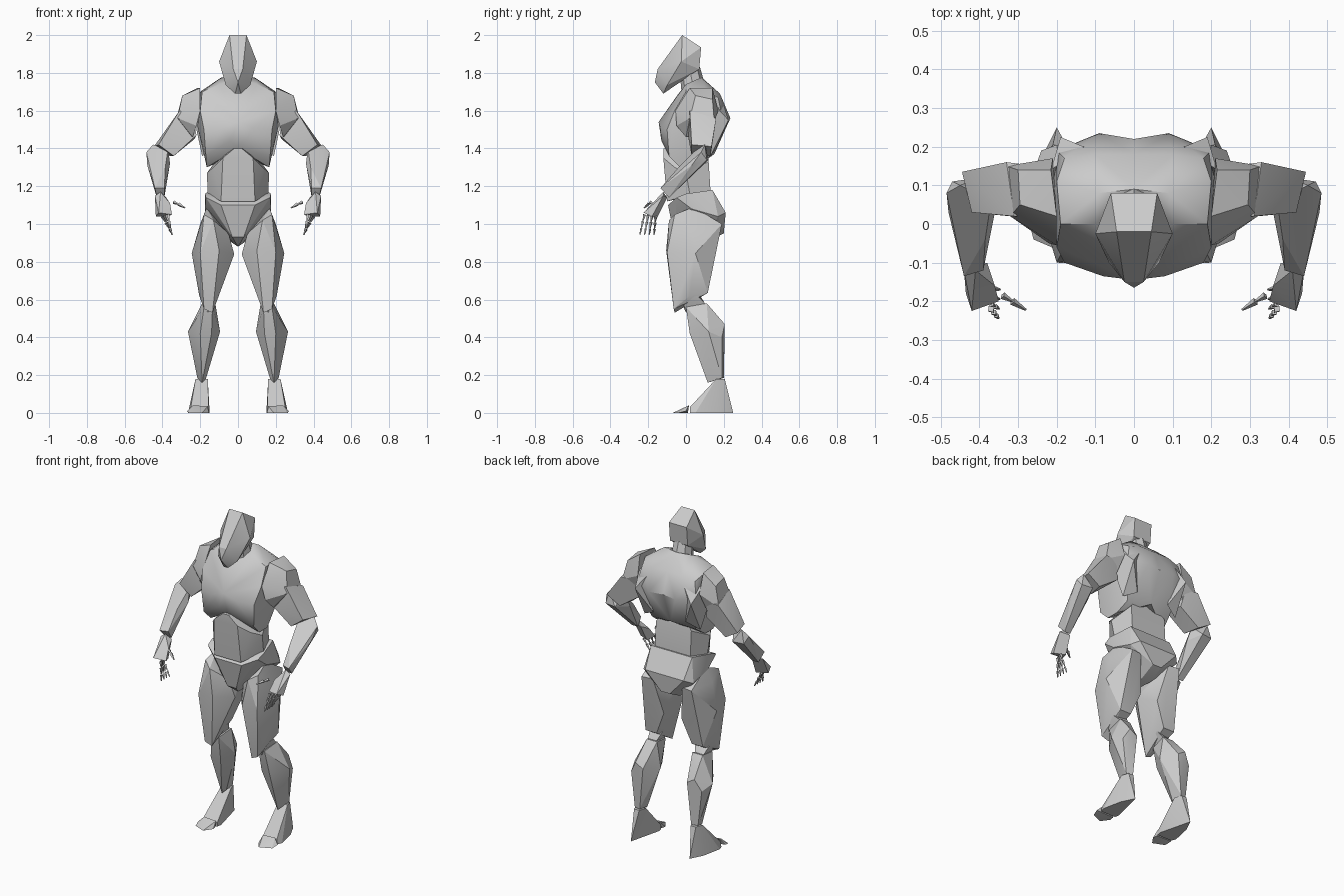
import bpy
import bmesh
from math import radians
from mathutils import Vector

default_cube = bpy.data.objects.get("Cube")
if default_cube:
    bpy.data.objects.remove(default_cube, do_unlink=True)

# One plain grey for the whole figure
GREY = (.6, .6, .6, 1)
grey = bpy.data.materials.new("plain grey")
grey.use_nodes = True
grey.diffuse_color = GREY
shader = next(n for n in grey.node_tree.nodes if n.type == 'BSDF_PRINCIPLED')
shader.inputs["Base Color"].default_value = GREY
shader.inputs["Roughness"].default_value = .8


def finish(name, bm, crease=22):
    """Turn a bmesh into a linked object, sharp above the crease angle."""
    bmesh.ops.recalc_face_normals(bm, faces=bm.faces)
    mesh = bpy.data.meshes.new(name)
    bm.to_mesh(mesh)
    bm.free()
    mesh.materials.append(grey)
    obj = bpy.data.objects.new(name, mesh)
    bpy.context.collection.objects.link(obj)
    bpy.ops.object.select_all(action='DESELECT')
    obj.select_set(True)
    bpy.context.view_layer.objects.active = obj
    bpy.ops.object.shade_smooth_by_angle(angle=radians(crease))
    return obj


def faceted_hull(points):
    """Faceted shell stretched around a few corner points."""
    bm = bmesh.new()
    for point in points:
        bm.verts.new(point)
    result = bmesh.ops.convex_hull(bm, input=bm.verts)
    spare = set(result["geom_interior"]) | set(result["geom_unused"])
    spare = [g for g in spare if isinstance(g, bmesh.types.BMVert)]
    bmesh.ops.delete(bm, geom=spare, context='VERTS')
    bmesh.ops.dissolve_limit(bm, angle_limit=radians(4),
                             verts=bm.verts, edges=bm.edges)
    return bm


def centre_part(name, points):
    """Part symmetric about the middle, given by its left half."""
    mirrored = [(-x, y, z) for x, y, z in points if x > 0]
    finish(name, faceted_hull(points + mirrored))


def paired_part(name, points):
    """Left part and its mirrored right twin."""
    for side, sign in (("left", 1), ("right", -1)):
        finish(f"{side}_{name}", faceted_hull([(sign * x, y, z) for x, y, z in points]))


def half_part(name, points):
    """Open half shell, joined to its reflection by a mirror modifier."""
    bm = faceted_hull(points)
    inner = [f for f in bm.faces if all(abs(v.co.x) < .001 for v in f.verts)]
    bmesh.ops.delete(bm, geom=inner, context='FACES')
    mirror = finish(name, bm, crease=36).modifiers.new("mirror", 'MIRROR')
    mirror.use_clip = True


def bone(name, start, end, thick, thin, sides):
    """Tapered segment between two points."""
    start, end = Vector(start), Vector(end)
    axis = end - start
    bm = bmesh.new()
    bmesh.ops.create_cone(bm, cap_ends=True, segments=sides, radius1=thick,
                          radius2=thin, depth=axis.length)
    turn = axis.to_track_quat('Z', 'Y').to_matrix().to_4x4()
    bmesh.ops.transform(bm, matrix=turn, verts=bm.verts)
    bmesh.ops.translate(bm, vec=(start + end) / 2, verts=bm.verts)
    finish(name, bm)


# Head with a pointed face, on a short neck
centre_part("head", [
    (.045, -.02, 2), (.06, .08, 1.935), (.06, .07, 1.82), (.1, -.025, 1.86),
    (.025, -.15, 1.82), (0, -.165, 1.75), (.065, -.1, 1.735),
    (.015, -.12, 1.69), (.06, -.01, 1.795)])
bone("neck", (0, .05, 1.66), (0, .02, 1.82), .07, .055, 8)

# Trunk: arched rib cage, shoulder blades, abdomen and pelvis
half_part("chest", [
    (0, .09, 1.77), (.09, .08, 1.775), (.1, 0, 1.74), (0, -.04, 1.69),
    (.19, 0, 1.7), (.2, .11, 1.7), (.2, -.06, 1.6), (.2, .19, 1.57),
    (.1, .18, 1.69), (0, .18, 1.69), (.18, .17, 1.67),
    (0, -.145, 1.54), (.08, -.135, 1.51), (.18, -.1, 1.5), (.17, -.09, 1.36),
    (.165, -.03, 1.3), (0, -.1, 1.4), (.04, -.13, 1.44),
    (.09, .235, 1.56), (0, .22, 1.56), (0, .15, 1.37),
    (.15, .12, 1.35), (.165, .05, 1.3), (.215, .05, 1.52)])
paired_part("shoulder_blade", [
    (.19, .225, 1.55), (.13, .2, 1.63), (.215, .14, 1.64),
    (.19, .13, 1.36), (.11, .16, 1.4), (.22, .1, 1.5)])
centre_part("abdomen", [
    (.02, -.12, 1.4), (.08, -.12, 1.35), (.13, -.06, 1.3), (.165, 0, 1.27),
    (.16, .02, 1.16), (.09, -.1, 1.12), (.12, .13, 1.17),
    (.12, .12, 1.33), (.06, .1, 1.4)])
centre_part("pelvis", [
    (.175, 0, 1.16), (.175, .03, 1.08), (.09, -.095, 1.1), (.17, -.05, 1.14),
    (.03, -.06, .93), (0, 0, .88), (.14, .14, 1.18), (.13, .21, 1.06),
    (.17, .17, 1.04), (.03, .2, .95), (.03, .1, .9)])

# Legs
paired_part("thigh", [
    (.165, .04, 1.09), (.18, -.06, 1.05), (.2, .03, 1), (.13, -.09, 1.02),
    (.245, .05, .845), (.2, -.1, .85), (.1, -.105, .86), (.02, 0, .84),
    (.05, -.02, .95), (.04, .08, .9), (.1, .18, 1), (.17, .19, 1),
    (.2, .13, .8), (.06, .13, .78), (.205, .02, .62), (.18, -.065, .55),
    (.135, -.06, .53), (.105, 0, .65), (.195, .115, .635), (.12, .115, .635)])
paired_part("knee", [
    (.13, -.03, .6), (.19, -.02, .6), (.2, .06, .62), (.11, .07, .63),
    (.13, .1, .58), (.19, .1, .58), (.16, 0, .53)])
paired_part("shin", [
    (.18, 0, .56), (.135, .005, .56), (.19, .11, .58), (.12, .11, .58),
    (.265, .12, .43), (.095, .11, .43), (.2, .02, .42), (.14, .03, .42),
    (.2, .205, .47), (.15, .205, .44), (.24, .19, .4), (.19, .115, .16),
    (.215, .19, .185), (.175, .2, .185), (.17, .13, .18)])
paired_part("foot", [
    (.16, .16, .18), (.225, .16, .18), (.175, .205, .18), (.21, .205, .18),
    (.2, .25, 0), (.155, .02, .025), (.25, .02, .03), (.24, .17, 0),
    (.265, .05, 0), (.15, .05, 0), (.155, .02, 0), (.255, .02, 0)])
paired_part("toes", [
    (.16, .015, .035), (.24, .015, .04), (.27, 0, .01), (.26, -.04, 0),
    (.19, -.07, 0), (.155, -.02, 0), (.16, .01, 0)])

# Arms
paired_part("shoulder", [
    (.2, .02, 1.72), (.215, .14, 1.72), (.295, .05, 1.68), (.3, .14, 1.66),
    (.32, .02, 1.56), (.33, .15, 1.54), (.2, -.055, 1.6), (.22, -.05, 1.52),
    (.21, .17, 1.6), (.24, 0, 1.46), (.24, .13, 1.48)])
paired_part("upper_arm", [
    (.24, .03, 1.58), (.31, .02, 1.6), (.33, .16, 1.56), (.25, .15, 1.55),
    (.22, .01, 1.47), (.23, .13, 1.45), (.42, .03, 1.42), (.445, .135, 1.41),
    (.34, .03, 1.36), (.36, .13, 1.36)])
paired_part("forearm", [
    (.45, .1, 1.42), (.485, .08, 1.38), (.4, .12, 1.34), (.37, .06, 1.4),
    (.36, .03, 1.32), (.48, .03, 1.31), (.47, .11, 1.34), (.385, -.04, 1.3),
    (.39, -.12, 1.19), (.44, -.135, 1.19), (.43, -.09, 1.14), (.39, -.09, 1.14)])
paired_part("palm", [
    (.41, -.12, 1.17), (.44, -.12, 1.15), (.38, -.1, 1.14), (.36, -.16, 1.11),
    (.35, -.2, 1.05), (.42, -.225, 1.06), (.435, -.18, 1.04), (.37, -.15, 1.04)])

# Fingers: three spiky segments each, with a two-segment thumb
for side, sign in (("left", 1), ("right", -1)):
    flip = Vector((sign, 1, 1))
    for finger in range(4):
        along = finger / 3
        root = Vector((.37, -.22, 1.05)).lerp(Vector((.4, -.16, 1.04)), along)
        reach = Vector((-.02, -.025, -.11)).lerp(Vector((-.055, -.01, -.1)), along)
        for joint in range(3):
            start = root + reach * joint / 3
            end = start + reach * .3
            bone(f"{side}_finger_{finger + 1}_segment_{joint + 1}",
                 start * flip, end * flip, .01 - joint * .0015, .003, 4)
    thumb = [Vector(p) for p in ((.34, -.185, 1.115), (.315, -.2, 1.105), (.28, -.222, 1.085))]
    for joint in range(2):
        bone(f"{side}_thumb_segment_{joint + 1}", thumb[joint] * flip,
             thumb[joint + 1] * flip, .01, .003, 4)
